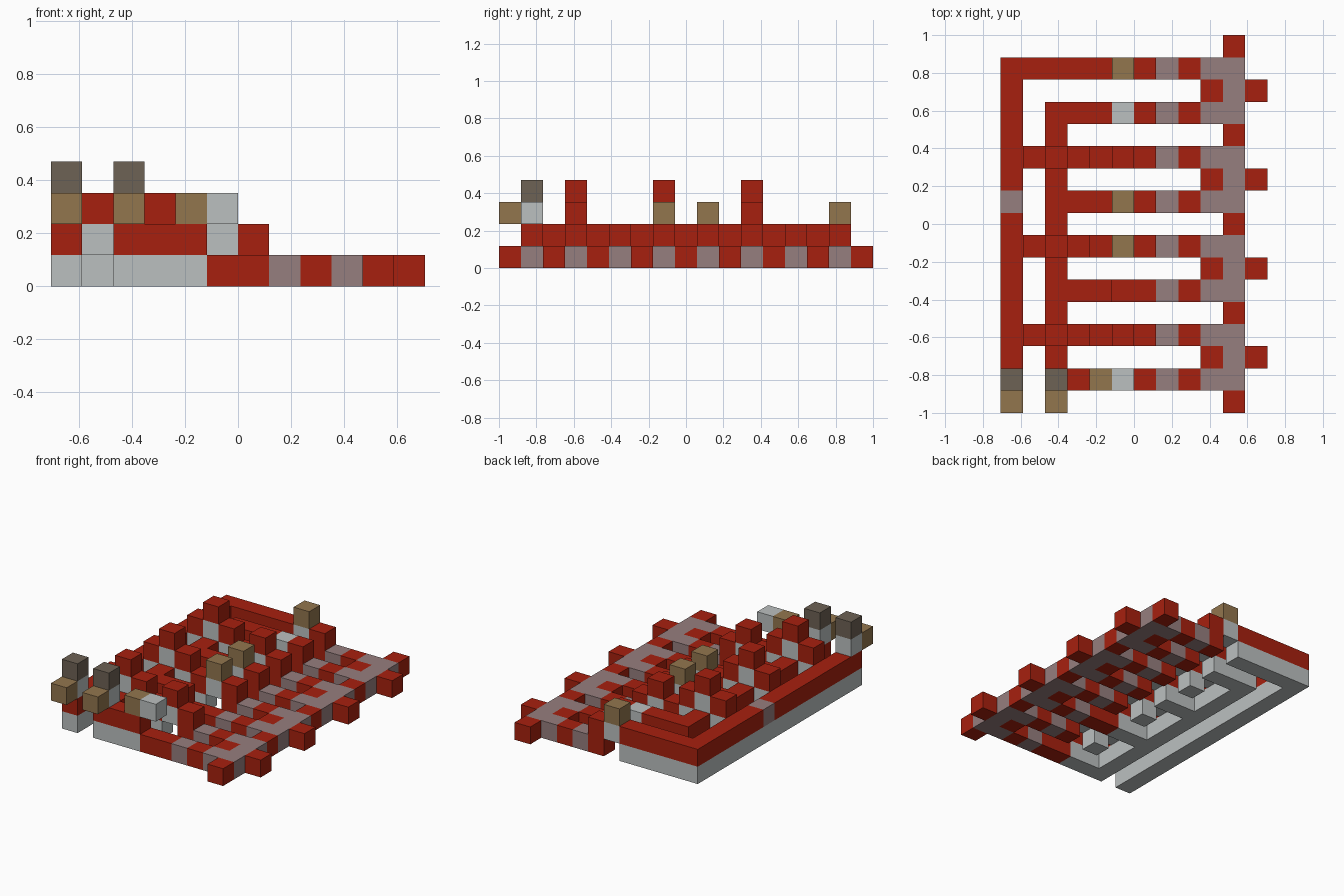
import bpy, bmesh
from mathutils import Vector

cube = bpy.data.objects.get("Cube")
if cube:
    bpy.data.objects.remove(cube, do_unlink=True)

U = 2 / 17                       # edge of one block
ORIGIN = Vector((-6 * U, -1, 0))


def material(name, rgb):
    m = bpy.data.materials.new(name)
    m.use_nodes = True
    m.diffuse_color = (*rgb, 1)
    bsdf = next(n for n in m.node_tree.nodes if n.type == 'BSDF_PRINCIPLED')
    bsdf.inputs["Base Color"].default_value = (*rgb, 1)
    bsdf.inputs["Roughness"].default_value = 0.9
    return m


RED = material("wire red", (0.39, 0.0145, 0.0045))
GREY = material("pale grey", (0.50, 0.53, 0.53))
MAUVE = material("mauve grey", (0.305, 0.21, 0.21))
BROWN = material("tan brown", (0.29, 0.18, 0.076))
DARK = material("dark taupe", (0.155, 0.122, 0.09))


def build(name, mat, cells):
    """Make one closed object from block cells, with no walls between them."""
    cells = set(cells)
    bm = bmesh.new()
    for cell in cells:
        for axis in range(3):
            for sign in (-1, 1):
                n = Vector((0, 0, 0))
                n[axis] = sign
                if tuple(int(c + d) for c, d in zip(cell, n)) in cells:
                    continue
                a, b = Vector((0, 0, 0)), Vector((0, 0, 0))
                a[(axis + 1) % 3] = 0.5
                b[(axis + 2) % 3] = 0.5 * sign
                mid = Vector(cell) + Vector((0.5, 0.5, 0.5)) + n / 2
                corners = (mid - a - b, mid + a - b, mid + a + b, mid - a + b)
                bm.faces.new([bm.verts.new(ORIGIN + p * U) for p in corners])
    bmesh.ops.remove_doubles(bm, verts=bm.verts, dist=U / 100)
    mesh = bpy.data.meshes.new(name)
    bm.to_mesh(mesh)
    bm.free()
    mesh.materials.append(mat)
    bpy.context.collection.objects.link(bpy.data.objects.new(name, mesh))


def run(xs, ys, z):
    return [(x, y, z) for x in xs for y in ys]


rows = range(1, 16, 2)           # eight output rows
bridges = (3, 7, 11)             # rows crossing over the inner line
inner_rows = (1, 5, 9, 13)       # rows branching off the inner line
stepped = (1, 5)                 # rows stepping straight down
gated = [r for r in rows if r not in stepped]
teeth = range(2, 15, 4)          # side taps of the collector
repeater = (0, 9, 1)

# Lower supports and the wires lying on them
lines = [(0, y) for y in range(1, 16)] + [(2, y) for y in range(1, 14)]
lines += [(x, 15) for x in range(1, 5)]
lines += [(x, y) for y in inner_rows for x in (3, 4)]
lines += [(4, y) for y in bridges]
build("line_supports", GREY, [(x, y, 0) for x, y in lines])
build("line_wires", RED, [(x, y, 1) for x, y in lines if (x, y, 1) != repeater])
build("line_repeater", MAUVE, [repeater])

# Bridges over the inner line
build("bridge_supports", GREY, run((1, 3), bridges, 1) + run((2,), bridges, 2))
build("bridge_wires", RED, run((1, 3), bridges, 2) + run((2,), bridges, 3))

# Gate blocks with their torches
build("gate_blocks", GREY, run((5,), gated, 1))
build("gate_side_torches", RED, run((6,), gated, 1))
build("gate_lit_torches", RED, run((5,), (3, 11), 2))
build("gate_dark_torches", BROWN, run((5,), (7, 9, 15), 2))

# Raised block with a torch on the front row
build("raised_block", GREY, [(5, 1, 2)])
build("raised_torch", BROWN, [(4, 1, 2)])

# Output rows at ground level
build("output_wires", RED, run((6, 8), rows, 0) + run((5,), stepped, 0))
build("output_repeaters", MAUVE, run((7,), rows, 0))

# Collector along the left edge
build("collector", MAUVE, run((9, 10), rows, 0) + run((10,), teeth, 0))
build("collector_wires", RED,
      run((9, 11), teeth, 0) + run((10,), range(0, 17, 4), 0))

# Input switches at the front of both lines
build("switch_blocks", GREY, run((0, 2), (1,), 2))
build("switch_levers", DARK, run((0, 2), (1,), 3))
build("switch_torches", BROWN, run((0, 2), (0,), 2))
